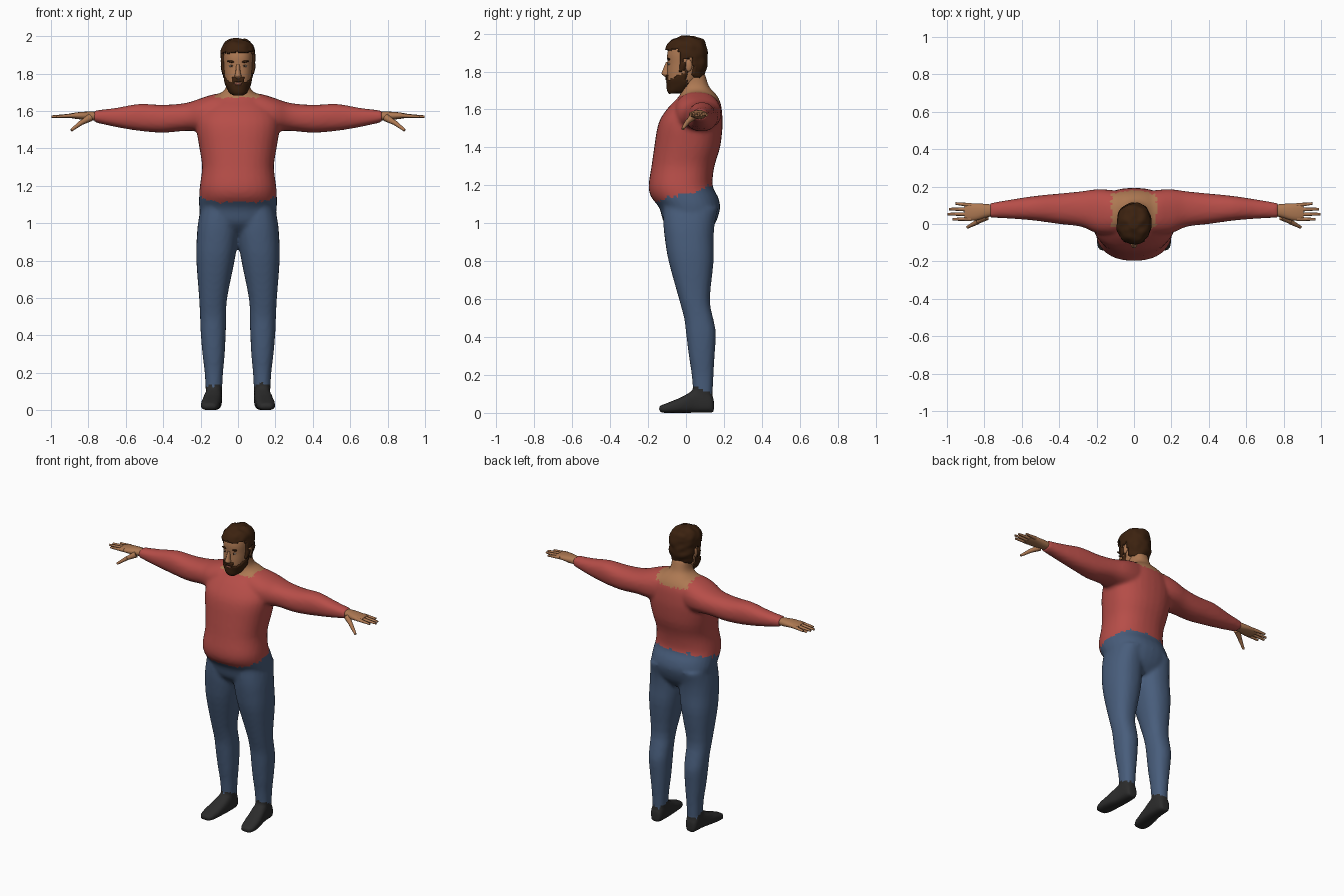
import bpy, bmesh, math
from mathutils import Vector, Matrix, noise

cube = bpy.data.objects.get("Cube")
if cube:
    bpy.data.objects.remove(cube)


def material(name, r, g, b):
    m = bpy.data.materials.new(name)
    m.use_nodes = True
    m.diffuse_color = (r, g, b, 1)
    bsdf = m.node_tree.nodes["Principled BSDF"]
    bsdf.inputs["Base Color"].default_value = (r, g, b, 1)
    bsdf.inputs["Roughness"].default_value = 0.9
    return m


SHIRT = material("red shirt", 0.47, 0.075, 0.065)
PANTS = material("blue trousers", 0.065, 0.11, 0.2)
SKIN = material("skin", 0.42, 0.19, 0.085)
SHOE = material("dark shoe", 0.025, 0.025, 0.025)
HAIR = material("brown hair", 0.045, 0.016, 0.005)
LIPS = material("lips", 0.27, 0.09, 0.06)
EYE = material("eye white", 0.5, 0.45, 0.4)


def refine(rings, steps):
    """Catmull-Rom interpolation between rings."""
    out = []
    for i in range(len(rings) - 1):
        a, b, c, d = (Vector(rings[min(max(i + k, 0), len(rings) - 1)]) for k in (-1, 0, 1, 2))
        for s in range(steps):
            t = s / steps
            out.append(b + (c - a) * t / 2 + (a - b * 2.5 + c * 2 - d / 2) * t**2
                       + (b * 1.5 - c * 1.5 + d / 2 - a / 2) * t**3)
    return out + [Vector(rings[-1])]


def loft(bm, axis, rings, seg=24, steps=3, power=2.3, sides=(1,)):
    """Skin rings of (position, low u, high u, low v, high v) along an axis."""
    for side in sides:
        loops = []
        for p, u0, u1, v0, v1 in refine(rings, steps):
            loop = []
            for k in range(seg):
                c, s = (f(math.tau * k / seg) for f in (math.cos, math.sin))
                c, s = (math.copysign(abs(q) ** (2 / power), q) for q in (c, s))
                uv = [(u0 + u1 + (u1 - u0) * c) / 2, (v0 + v1 + (v1 - v0) * s) / 2]
                uv.insert("xyz".index(axis), p)
                loop.append(bm.verts.new((uv[0] * side, uv[1], uv[2])))
            loops.append(loop)
        for a, b in zip(loops, loops[1:]):
            for k in range(seg):
                n = (k + 1) % seg
                bm.faces.new((a[k], a[n], b[n], b[k]))
        bm.faces.new(loops[0])
        bm.faces.new(loops[-1])
    bmesh.ops.recalc_face_normals(bm, faces=bm.faces)


def finish(name, bm, *mats, angle=60):
    mesh = bpy.data.meshes.new(name)
    bm.normal_update()
    bm.to_mesh(mesh)
    bm.free()
    obj = bpy.data.objects.new(name, mesh)
    bpy.context.collection.objects.link(obj)
    for m in mats:
        mesh.materials.append(m)
    bpy.ops.object.select_all(action="DESELECT")
    obj.select_set(True)
    bpy.context.view_layer.objects.active = obj
    bpy.ops.object.shade_smooth_by_angle(angle=math.radians(angle))
    return obj


def blobs(name, mat, loc, size, tilt=0, sides=(1, -1)):
    """Small ellipsoids, mirrored across the middle."""
    bm = bmesh.new()
    for s in sides:
        place = Matrix.Translation((loc[0] * s, loc[1], loc[2])) @ Matrix.Rotation(tilt * s, 4, "Y")
        bmesh.ops.create_uvsphere(bm, u_segments=12, v_segments=8, radius=1,
                                  matrix=place @ Matrix.Diagonal((*size, 1)))
    return finish(name, bm, mat)


BOTH = (1, -1)

# Clothed body: torso with neck, legs, feet and arms fused into one skin
bm = bmesh.new()
torso = [(.94, .12, -.05, .11), (1, .19, -.115, .155), (1.08, .207, -.14, .18),
         (1.14, .208, -.185, .168), (1.2, .204, -.197, .14), (1.3, .192, -.182, .15),
         (1.4, .206, -.168, .18), (1.5, .222, -.152, .192), (1.56, .22, -.13, .192),
         (1.62, .19, -.085, .186), (1.66, .15, -.045, .172), (1.69, .105, -.025, .15),
         (1.72, .066, -.025, .122), (1.79, .058, -.03, .1)]
loft(bm, "z", [(z, -w, w, f, b) for z, w, f, b in torso], seg=32)
loft(bm, "z", [(.08, .087, .172, .04, .14), (.2, .08, .178, .03, .145), (.3, .071, .19, .015, .151),
               (.42, .065, .2, 0, .158), (.5, .063, .203, -.01, .143), (.6, .058, .208, -.037, .126),
               (.8, .018, .223, -.092, .146), (.92, 0, .221, -.112, .146),
               (1, 0, .214, -.12, .152), (1.08, .01, .2, -.12, .17)], sides=BOTH)
loft(bm, "y", [(-.143, .12, .185, 0, .036), (-.1, .1, .2, 0, .052), (-.02, .09, .192, 0, .085),
               (.05, .085, .177, 0, .122), (.12, .088, .172, 0, .115), (.147, .1, .163, 0, .07)],
     power=3, sides=BOTH)
loft(bm, "x", [(.05, -.05, .17, 1.5, 1.69), (.12, -.06, .182, 1.48, 1.692), (.2, -.05, .186, 1.49, 1.668),
               (.28, -.015, .175, 1.494, 1.643), (.4, 0, .163, 1.484, 1.633),
               (.53, .018, .15, 1.494, 1.638), (.65, .028, .132, 1.514, 1.617),
               (.77, .034, .112, 1.54, 1.603)], sides=BOTH)
body = finish("clothed_body", bm, SHIRT, PANTS, SKIN, SHOE)
remesh = body.modifiers.new("Fuse", "REMESH")
remesh.mode, remesh.voxel_size, remesh.use_smooth_shade = "VOXEL", 0.012, True
relax = body.modifiers.new("Relax", "SMOOTH")
relax.factor, relax.iterations = 0.5, 4
for mod in ("Fuse", "Relax"):
    bpy.ops.object.modifier_apply(modifier=mod)

# Ragged garment borders: hem, ankles and neckline
for f in body.data.polygons:
    x, y, z = f.center
    ragged = noise.noise(f.center * 45) * 0.02
    if z < 0.14 - 0.35 * max(y - 0.03, 0) + ragged or (y < 0.02 and z < 0.2):
        f.material_index = 3
    elif z < 1.105 + 0.28 * (y + 0.19) + ragged:
        f.material_index = 1
    elif abs(x) < 0.12 + ragged and z > 1.672 - 0.3 * max(y - 0.08, 0) + ragged / 2:
        f.material_index = 2

# Hands: palm, four fingers and a thumb
bm = bmesh.new()
loft(bm, "x", [(.74, .045, .102, 1.55, 1.595), (.79, .035, .107, 1.55, 1.597), (.84, .02, .11, 1.555, 1.595),
               (.88, .018, .108, 1.56, 1.59), (.905, .025, .103, 1.565, 1.585)], seg=16, sides=BOTH)


def digit(start, end, thick):
    a, b = Vector(start), Vector(end)
    d = b - a
    for s in BOTH:
        turn = Vector((d.x * s, d.y, d.z)).to_track_quat("Z", "Y").to_matrix().to_4x4()
        mid = (a + b) / 2
        bmesh.ops.create_cone(bm, cap_ends=True, segments=8, radius1=thick, radius2=thick * 0.55,
                              depth=d.length, matrix=Matrix.Translation((mid.x * s, mid.y, mid.z)) @ turn)


for root, tip, reach in ((.027, .025, .97), (.052, .053, .997), (.077, .08, .99), (.1, .11, .955)):
    digit((.87, root, 1.576), (reach, tip, 1.57), 0.012)
digit((.79, .04, 1.565), (.845, .008, 1.533), 0.021)
digit((.835, .012, 1.54), (.892, -.018, 1.497), 0.014)
finish("hands", bm, SKIN)

# Head
skull = [(1.69, .03, -.085, -.02), (1.705, .045, -.093, .01), (1.74, .062, -.099, .055),
         (1.79, .073, -.1, .085), (1.84, .077, -.098, .098), (1.89, .079, -.099, .1),
         (1.93, .075, -.088, .096), (1.96, .056, -.062, .078), (1.975, .02, -.02, .03)]


def head_loft():
    bm = bmesh.new()
    loft(bm, "z", [(z, -w, w, f, b) for z, w, f, b in skull], seg=48, steps=6)
    bm.normal_update()
    return bm


finish("head", head_loft(), SKIN)


def shell(name, keep, grow, rough):
    """Thick cover over the part of the head chosen by a rule."""
    bm = head_loft()
    spare = [f for f in bm.faces if not keep(*f.calc_center_median())]
    moves = [(v, v.normal * (grow + rough * noise.noise(v.co * 28))) for v in bm.verts]
    for v, step in moves:
        v.co += step
    bmesh.ops.delete(bm, geom=spare, context="FACES")
    obj = finish(name, bm, HAIR, angle=40)
    thick = obj.modifiers.new("Thickness", "SOLIDIFY")
    thick.thickness, thick.offset = grow + 0.008, -1


def is_hair(x, y, z):
    edge = noise.noise(Vector((x, y, z)) * 40) * 0.012
    if y < -0.035:
        return z > 1.912 + edge
    if y < -0.008:
        return z > 1.8 + edge
    if y < 0.035:
        return z > 1.868 + edge
    return z > 1.775 + edge


def is_beard(x, y, z):
    mouth = abs(x) < 0.022 and 1.737 < z < 1.753 and y < 0
    top = 1.782 if abs(x) < 0.03 else 1.755 + 0.55 * max(y + 0.085, 0)
    return y < 0.005 and z < top and not mouth


shell("hair", is_hair, 0.013, 0.008)
shell("beard", is_beard, 0.006, 0.004)

# Face
bm = bmesh.new()
loft(bm, "z", [(1.772, -.01, .01, -.112, -.08), (1.787, -.019, .019, -.13, -.08),
               (1.803, -.014, .014, -.126, -.08), (1.85, -.009, .009, -.106, -.08)], seg=10, power=2)
finish("nose", bm, SKIN)
blobs("ears", SKIN, (.08, .014, 1.832), (.009, .019, .032))
blobs("eyes", EYE, (.034, -.089, 1.84), (.014, .006, .006))
blobs("pupils", HAIR, (.034, -.094, 1.84), (.006, .003, .006))
blobs("eyebrows", HAIR, (.036, -.091, 1.864), (.022, .008, .006), tilt=-0.12)
blobs("mouth", LIPS, (0, -.098, 1.745), (.021, .007, .007), sides=(1,))
